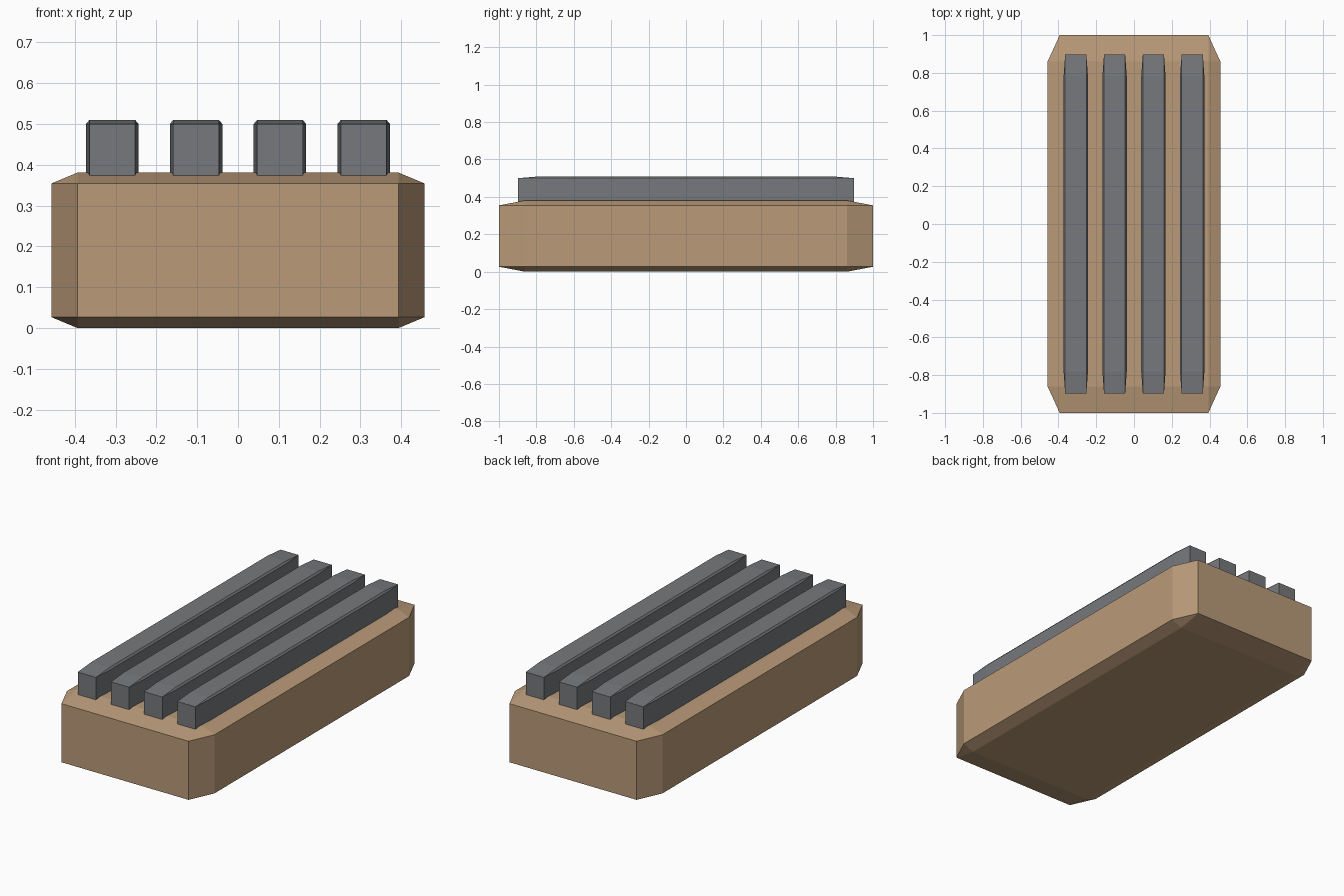
import bpy
import bmesh
from mathutils import Vector

cube = bpy.data.objects.get("Cube")
if cube:
    bpy.data.objects.remove(cube, do_unlink=True)


def make_material(name, rgb):
    mat = bpy.data.materials.new(name)
    mat.use_nodes = True
    color = (*rgb, 1.0)
    mat.diffuse_color = color
    mat.node_tree.nodes["Principled BSDF"].inputs["Base Color"].default_value = color
    return mat


def chamfered_block(name, low, high, bevel, mat):
    """Unit cube chamfered first, then stretched, so chamfers follow the proportions."""
    low, high = Vector(low), Vector(high)
    bm = bmesh.new()
    bmesh.ops.create_cube(bm, size=2)
    bmesh.ops.bevel(bm, geom=bm.edges[:], offset=bevel, offset_type='OFFSET',
                    segments=1, profile=0.5, affect='EDGES')
    bmesh.ops.scale(bm, vec=(high - low) / 2, verts=bm.verts)
    bmesh.ops.translate(bm, vec=(high + low) / 2, verts=bm.verts)
    bmesh.ops.recalc_face_normals(bm, faces=bm.faces)
    mesh = bpy.data.meshes.new(name)
    bm.to_mesh(mesh)
    bm.free()
    mesh.materials.append(mat)
    obj = bpy.data.objects.new(name, mesh)
    bpy.context.collection.objects.link(obj)
    return obj


wood = make_material("tan wood", (0.49, 0.325, 0.19))
metal = make_material("grey metal", (0.18, 0.19, 0.20))

# Wooden base
chamfered_block("wooden_base", (-0.457, -1, 0), (0.457, 1, 0.381), 0.139, wood)

# Four long bars, partly sunk into the base
spacing, half_width, half_length = 0.2055, 0.0645, 0.897
for i in range(4):
    x = (i - 1.5) * spacing
    chamfered_block(f"bar_{i + 1}", (x - half_width, -half_length, 0.356),
                    (x + half_width, half_length, 0.51), 0.13, metal)
